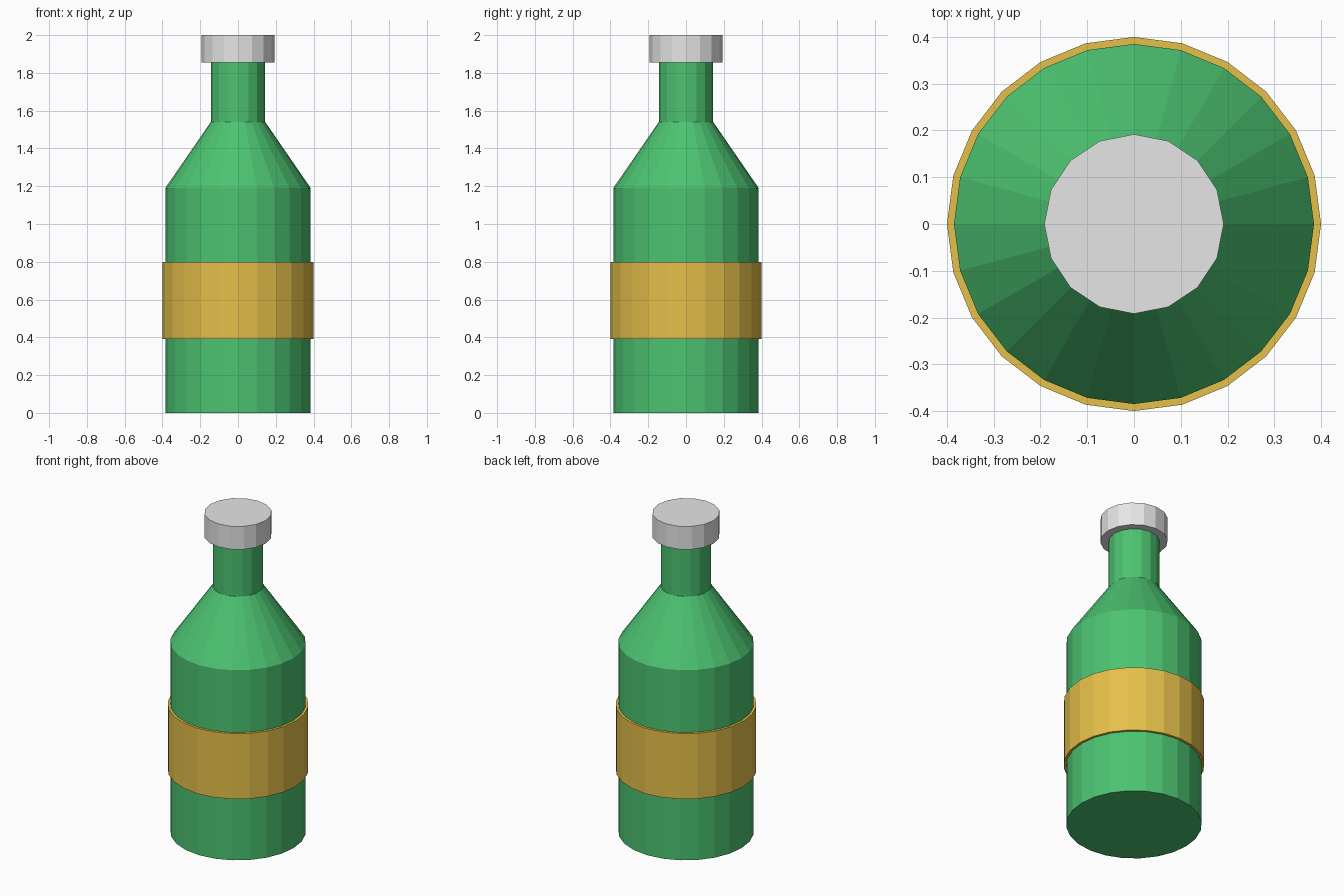
import bpy

cube = bpy.data.objects.get("Cube")
if cube:
    bpy.data.objects.remove(cube, do_unlink=True)


def material(name, rgb):
    mat = bpy.data.materials.new(name)
    mat.use_nodes = True
    color = (*rgb, 1.0)
    mat.diffuse_color = color
    mat.node_tree.nodes["Principled BSDF"].inputs["Base Color"].default_value = color
    return mat


def tapered_part(name, sides, r_bottom, r_top, z_bottom, z_top, mat):
    """Closed, flat-shaded cylinder or cone frustum between two heights."""
    bpy.ops.mesh.primitive_cone_add(
        vertices=sides, radius1=r_bottom, radius2=r_top,
        depth=z_top - z_bottom, location=(0, 0, (z_bottom + z_top) / 2))
    part = bpy.context.object
    part.name = part.data.name = name
    part.data.materials.append(mat)
    return part


green = material("green glass", (0.072, 0.546, 0.165))
gold = material("gold label", (0.79, 0.527, 0.069))
grey = material("light grey cap", (0.79, 0.79, 0.79))

BODY_R, NECK_R, CAP_R, LABEL_R = 0.385, 0.144, 0.192, 0.4

# Glass: body, sloping shoulder and narrow neck
tapered_part("body", 24, BODY_R, BODY_R, 0.0, 1.19, green)
tapered_part("shoulder", 24, BODY_R, NECK_R, 1.19, 1.54, green)
tapered_part("neck", 16, NECK_R, NECK_R, 1.54, 1.86, green)

# Label band and cap
tapered_part("label_band", 24, LABEL_R, LABEL_R, 0.39, 0.8, gold)
tapered_part("cap", 16, CAP_R, CAP_R, 1.856, 2.0, grey)
